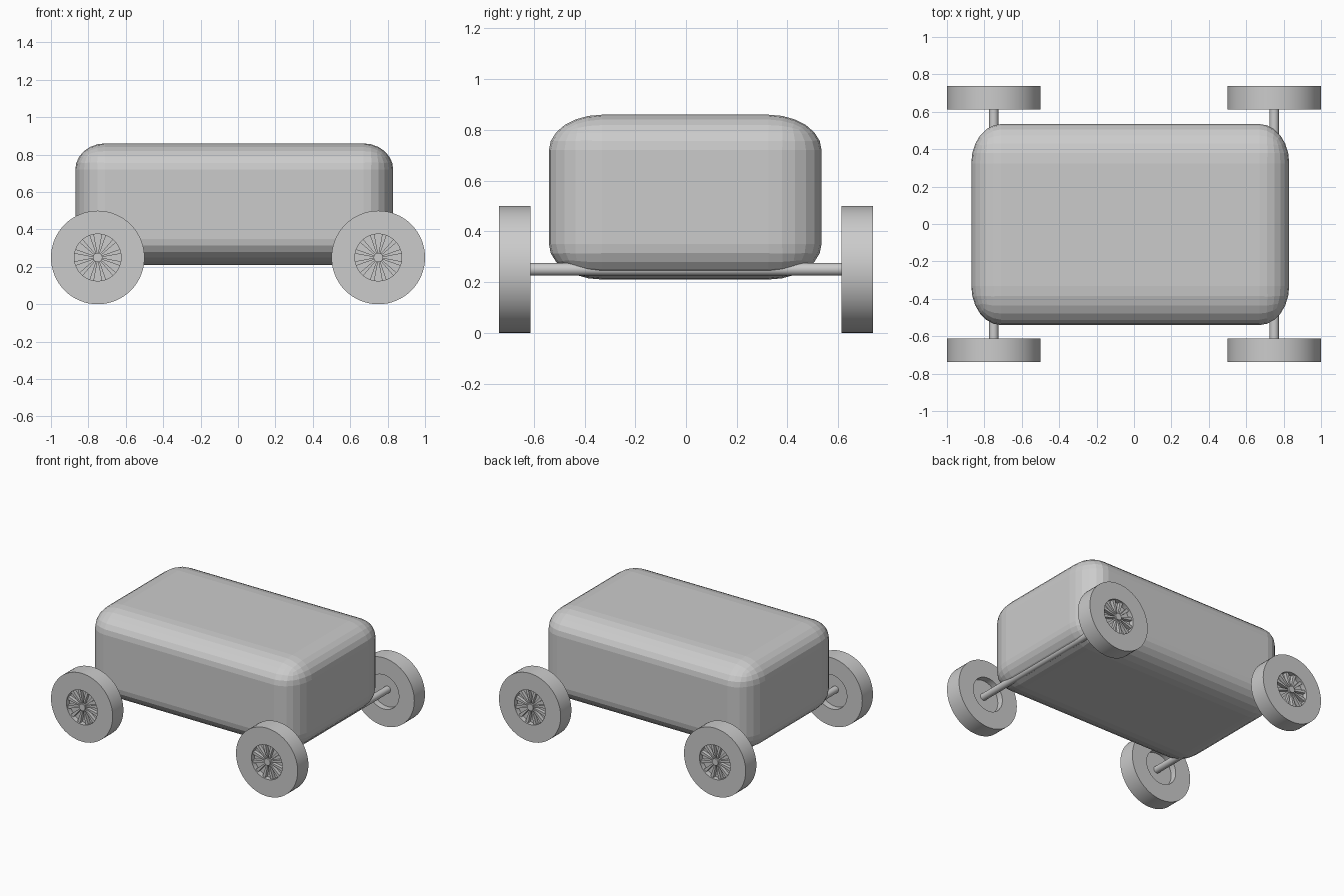
import bpy, bmesh
from math import cos, sin, pi
from mathutils import Matrix

if "Cube" in bpy.data.objects:
    bpy.data.objects.remove(bpy.data.objects["Cube"])


def add_object(name, bm, smooth=None):
    bmesh.ops.recalc_face_normals(bm, faces=bm.faces)
    mesh = bpy.data.meshes.new(name)
    bm.to_mesh(mesh)
    bm.free()
    ob = bpy.data.objects.new(name, mesh)
    bpy.context.collection.objects.link(ob)
    if smooth:
        bpy.ops.object.select_all(action='DESELECT')
        ob.select_set(True)
        bpy.context.view_layer.objects.active = ob
        bpy.ops.object.shade_smooth_by_angle(angle=smooth)
    return ob


def lathe(bm, profile, steps):
    # closed (radius, y) profile revolved around the y axis
    rings = [[bm.verts.new((r * cos(2 * pi * i / steps), y, r * sin(2 * pi * i / steps)))
              for r, y in profile] for i in range(steps)]
    for i in range(steps):
        a, b = rings[i], rings[(i + 1) % steps]
        for j in range(len(profile)):
            k = (j + 1) % len(profile)
            bm.faces.new((a[j], a[k], b[k], b[j]))


# Body: a box with stretched round edges, bevelled in radius units then scaled
size, radius = (1.70, 1.075, 0.65), (0.16, 0.21, 0.14)
bm = bmesh.new()
bmesh.ops.create_cube(bm, size=1)
bmesh.ops.scale(bm, verts=bm.verts, vec=[s / r for s, r in zip(size, radius)])
bmesh.ops.bevel(bm, geom=bm.edges[:], offset=1, segments=6, profile=0.5, affect='EDGES')
bmesh.ops.scale(bm, verts=bm.verts, vec=radius)
bmesh.ops.translate(bm, verts=bm.verts, vec=(-0.02, -0.003, 0.535))
add_object("body", bm)

# Axles
for label, x in (("left", -0.75), ("right", 0.75)):
    bm = bmesh.new()
    bmesh.ops.create_cone(bm, cap_ends=True, segments=24, radius1=0.025, radius2=0.025, depth=1.39,
                          matrix=Matrix.Translation((x, 0, 0.25)) @ Matrix.Rotation(pi / 2, 4, 'X'))
    add_object(label + "_axle", bm, pi / 6)

# Wheels: outer face towards -y, turned half a revolution for the back pair
INNER, OUTER, WEB_IN, WEB_OUT = 0.613, 0.737, 0.66, 0.70
SPOKES = 12
for label, turn in (("front", 0), ("back", pi)):
    for side, x in (("left", -0.75), ("right", 0.75)):
        place = Matrix.Translation((x, 0, 0.25)) @ Matrix.Rotation(turn, 4, 'Z')

        # Tyre ring and the thin disc closing its centre
        bm = bmesh.new()
        lathe(bm, [(0.25, -INNER), (0.25, -OUTER), (0.125, -OUTER), (0.125, -WEB_OUT),
                   (0.02, -WEB_OUT), (0.02, -WEB_IN), (0.125, -WEB_IN), (0.125, -INNER)], 64)
        bm.transform(place)
        add_object(f"{label}_{side}_wheel", bm, pi / 6)

        # Hub and tapered spokes
        bm = bmesh.new()
        bmesh.ops.create_cone(bm, cap_ends=True, segments=24, radius1=0.025, radius2=0.025, depth=0.05,
                              matrix=Matrix.Translation((0, -0.71, 0)) @ Matrix.Rotation(pi / 2, 4, 'X'))
        for i in range(SPOKES):
            spin = Matrix.Rotation(2 * pi * (i + 0.5) / SPOKES, 4, 'Y')
            corners = [(0.02, -0.004), (0.127, -0.012), (0.127, 0.012), (0.02, 0.004)]
            face = bm.faces.new([bm.verts.new(spin @ Matrix.Translation((u, -WEB_OUT, w)).translation)
                                 for u, w in corners])
            out = bmesh.ops.extrude_face_region(bm, geom=[face])["geom"]
            bmesh.ops.translate(bm, vec=(0, -0.025, 0),
                                verts=[v for v in out if isinstance(v, bmesh.types.BMVert)])
        bm.transform(place)
        add_object(f"{label}_{side}_spokes", bm, pi / 6)
